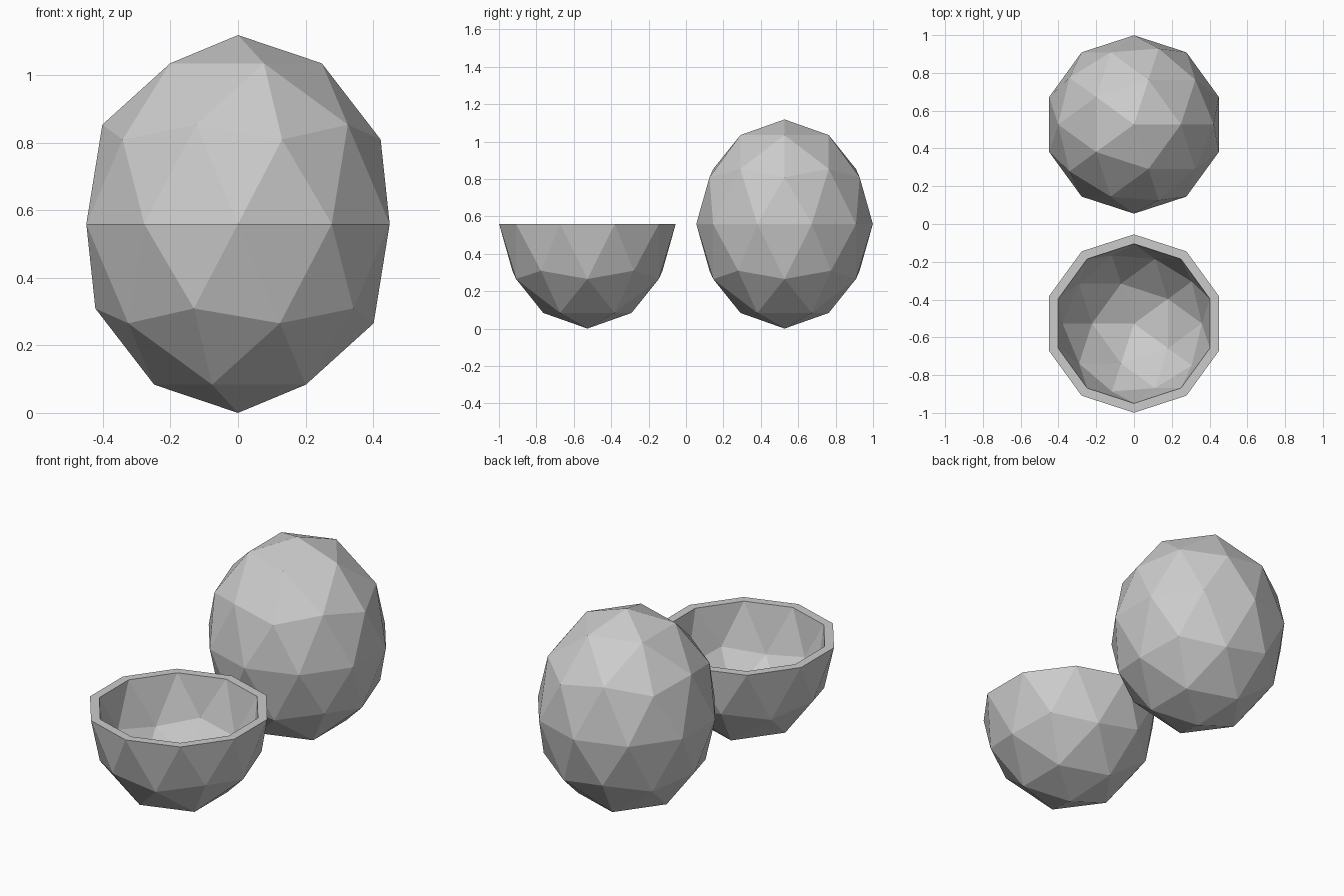
import bpy, bmesh
from mathutils import Vector

if "Cube" in bpy.data.objects:
    bpy.data.objects.remove(bpy.data.objects["Cube"])

R, H = 0.472, 0.559      # equator radius and half height of the egg
Y = 0.527                # distance of each part from the middle
INNER = 0.895            # cavity size relative to the outside


def egg_mesh(bm):
    """Faceted egg."""
    verts = bmesh.ops.create_icosphere(bm, subdivisions=2, radius=1)["verts"]
    bmesh.ops.scale(bm, vec=(R, R, H), verts=verts)


def finish(bm, name, y):
    bmesh.ops.recalc_face_normals(bm, faces=bm.faces)
    mesh = bpy.data.meshes.new(name)
    bm.to_mesh(mesh)
    bm.free()
    obj = bpy.data.objects.new(name, mesh)
    obj.location = (0, y, H)
    bpy.context.collection.objects.link(obj)


# Whole egg at the back
bm = bmesh.new()
egg_mesh(bm)
finish(bm, "whole_egg", Y)

# Hollow half shell at the front: outer wall, inner wall, flat rim
bm = bmesh.new()
egg_mesh(bm)
bmesh.ops.delete(bm, geom=[v for v in bm.verts if v.co.z > 0.01], context='VERTS')
outer = list(bm.verts)
rim = [tuple(e.verts) for e in bm.edges if e.is_boundary]
wall = [tuple(f.verts) for f in bm.faces]
inner = {v: bm.verts.new(v.co * INNER) for v in outer}
for face in wall:
    bm.faces.new([inner[v] for v in reversed(face)])
for a, b in rim:
    bm.faces.new((a, b, inner[b], inner[a]))
finish(bm, "half_shell", -Y)
